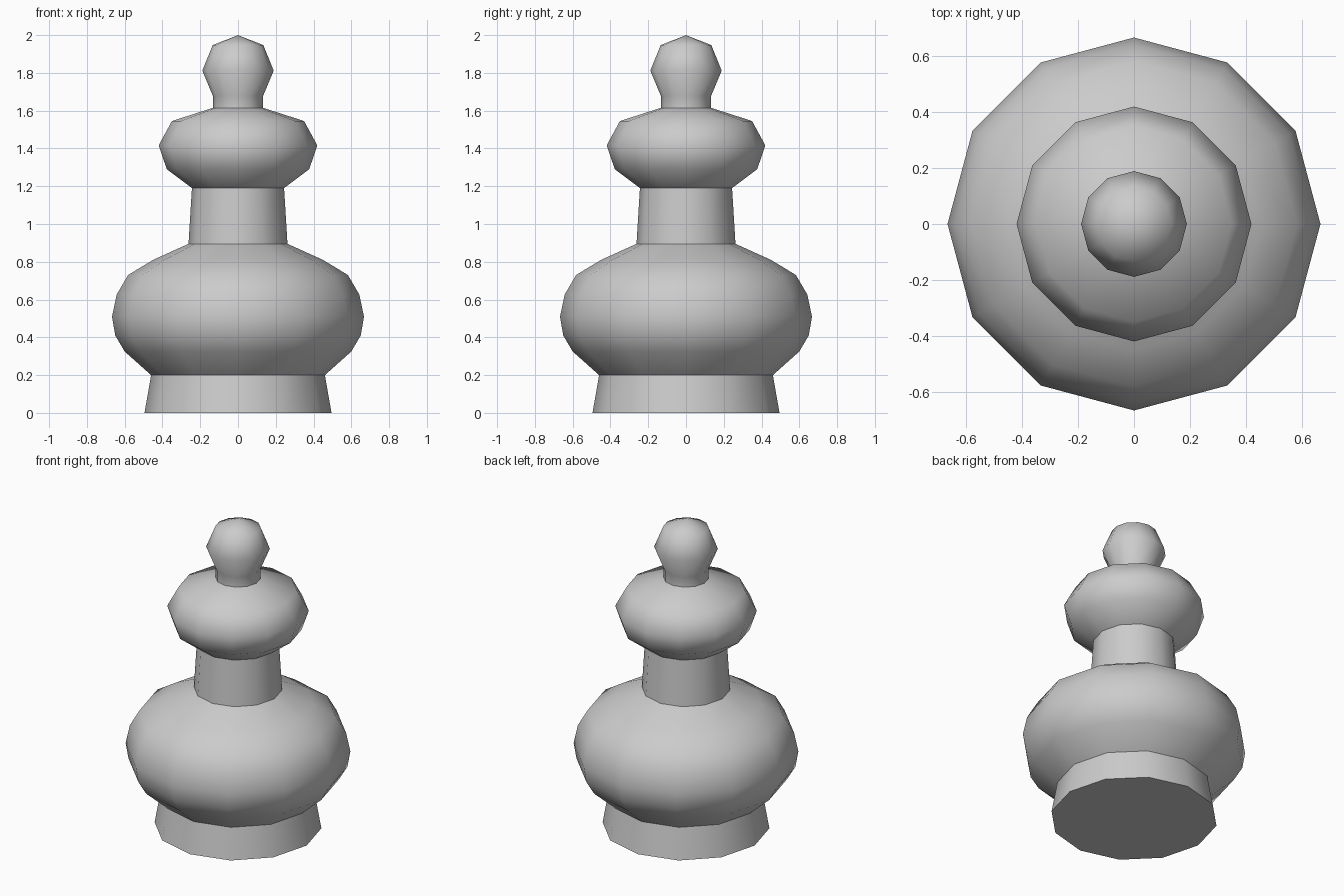
import bpy
import bmesh
from math import cos, sin, tau

SIDES = 12

cube = bpy.data.objects.get("Cube")
if cube:
    bpy.data.objects.remove(cube, do_unlink=True)

grey = bpy.data.materials.new("plain grey")
grey.use_nodes = True
COLOUR = (0.6, 0.6, 0.6, 1)
grey.diffuse_color = COLOUR
grey.node_tree.nodes["Principled BSDF"].inputs["Base Color"].default_value = COLOUR


def turned_part(name, profile, cap_bottom=False):
    """Turn a (radius, height) profile around the z axis; radius 0 closes to a point."""
    bm = bmesh.new()
    rings = []
    for r, z in profile:
        if r == 0:
            rings.append([bm.verts.new((0, 0, z))] * SIDES)
        else:
            rings.append([bm.verts.new((r * cos(tau * i / SIDES), r * sin(tau * i / SIDES), z))
                          for i in range(SIDES)])
    for low, high in zip(rings, rings[1:]):
        for i in range(SIDES):
            j = (i + 1) % SIDES
            corners = dict.fromkeys((low[i], low[j], high[j], high[i]))
            bm.faces.new(list(corners)).smooth = True
    if cap_bottom:
        cap = bm.faces.new(rings[0][::-1])
        for edge in cap.edges:
            edge.smooth = False
    mesh = bpy.data.meshes.new(name)
    bm.to_mesh(mesh)
    bm.free()
    mesh.materials.append(grey)
    part = bpy.data.objects.new(name, mesh)
    bpy.context.collection.objects.link(part)
    return part


# Tapered foot
turned_part("base", [(0.495, 0), (0.46, 0.2)], cap_bottom=True)

# Large rounded belly
turned_part("body", [(0.46, 0.2), (0.6, 0.325), (0.65, 0.41), (0.667, 0.51), (0.642, 0.627),
                     (0.582, 0.73), (0.45, 0.81), (0.262, 0.895)])

# Slim neck
turned_part("neck", [(0.262, 0.895), (0.244, 1.19)])

# Upper bulge
turned_part("collar", [(0.244, 1.19), (0.377, 1.29), (0.42, 1.416), (0.35, 1.545), (0.133, 1.615)])

# Knob on a short stem
turned_part("finial", [(0.133, 1.615), (0.133, 1.678), (0.189, 1.812), (0.134, 1.947), (0, 2)])
